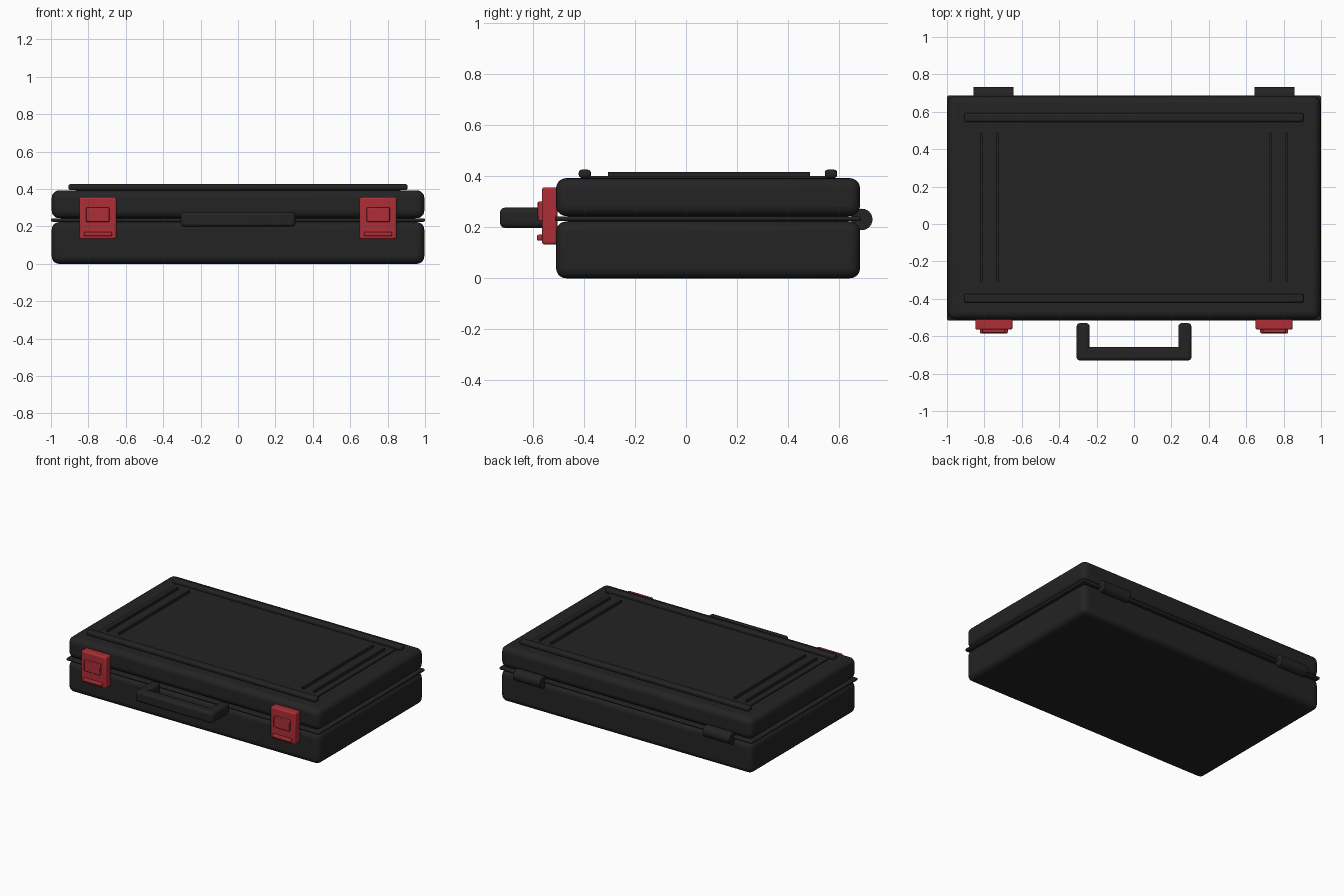
import bpy
import math

if "Cube" in bpy.data.objects:
    bpy.data.objects.remove(bpy.data.objects["Cube"])


def material(name, rgb):
    m = bpy.data.materials.new(name)
    m.diffuse_color = (*rgb, 1)
    m.use_nodes = True
    m.node_tree.nodes["Principled BSDF"].inputs["Base Color"].default_value = m.diffuse_color
    return m


BLACK = material("black_plastic", (0.017, 0.017, 0.017))
RED = material("red_plastic", (0.42, 0.027, 0.037))


def smooth(ob):
    bpy.ops.object.select_all(action='DESELECT')
    ob.select_set(True)
    bpy.context.view_layer.objects.active = ob
    bpy.ops.object.shade_smooth_by_angle(angle=math.radians(35))


def box(name, x, y, z, mat=BLACK, bevel=0.0, segments=3):
    """Box from (min, max) ranges, with optional rounded edges."""
    ranges = (x, y, z)
    bpy.ops.mesh.primitive_cube_add(size=1, location=[(a + b) / 2 for a, b in ranges])
    ob = bpy.context.object
    ob.name = name
    ob.scale = [b - a for a, b in ranges]
    bpy.ops.object.transform_apply(location=False, rotation=False, scale=True)
    ob.data.materials.append(mat)
    if bevel:
        mod = ob.modifiers.new("rounded_edges", 'BEVEL')
        mod.width = bevel
        mod.segments = segments
        smooth(ob)
    return ob


# Case shells and the sharp-cornered seam lip between them
box("base_shell", (-0.996, 0.996), (-0.51, 0.683), (0, 0.223), bevel=0.04, segments=5)
box("lid_shell", (-0.996, 0.996), (-0.51, 0.683), (0.244, 0.393), bevel=0.04, segments=5)
box("seam_lip", (-1, 1), (-0.515, 0.686), (0.225, 0.243), bevel=0.007, segments=2)
box("seam_core", (-0.95, 0.95), (-0.465, 0.638), (0.21, 0.26))

# Lid decoration: thin panel, front and back rails
box("lid_panel", (-0.868, 0.868), (-0.385, 0.56), (0.385, 0.401))
for name, y in (("front_rail", -0.397), ("back_rail", 0.569)):
    box(name, (-0.907, 0.907), (y - 0.024, y + 0.024), (0.394, 0.426), bevel=0.011)

# Handle: two arms and a grip
box("handle_grip", (-0.307, 0.307), (-0.73, -0.658), (0.198, 0.277), bevel=0.018)

for s, side in ((-1, "left"), (1, "right")):
    def span(a, b):
        return tuple(sorted((s * a, s * b)))

    box(side + "_handle_arm", span(0.237, 0.307), (-0.71, -0.53), (0.198, 0.277), bevel=0.018)

    # Lid ribs
    for i, x in enumerate((0.728, 0.817)):
        box(f"{side}_lid_rib_{i + 1}", span(x - 0.006, x + 0.006), (-0.307, 0.487),
            (0.395, 0.417))

    # Latch with raised button and bottom lip
    box(side + "_latch", span(0.65, 0.848), (-0.565, -0.505), (0.132, 0.357), RED, 0.01)
    box(side + "_latch_button", span(0.688, 0.812), (-0.582, -0.555), (0.225, 0.301), RED, 0.004, 2)
    box(side + "_latch_lip", span(0.674, 0.824), (-0.585, -0.555), (0.148, 0.171), RED, 0.006, 2)

    # Hinge barrel
    bpy.ops.mesh.primitive_cylinder_add(vertices=24, radius=0.042, depth=0.214,
                                        location=(s * 0.75, 0.69, 0.231),
                                        rotation=(0, math.pi / 2, 0))
    hinge = bpy.context.object
    hinge.name = side + "_hinge"
    hinge.data.materials.append(BLACK)
    smooth(hinge)
